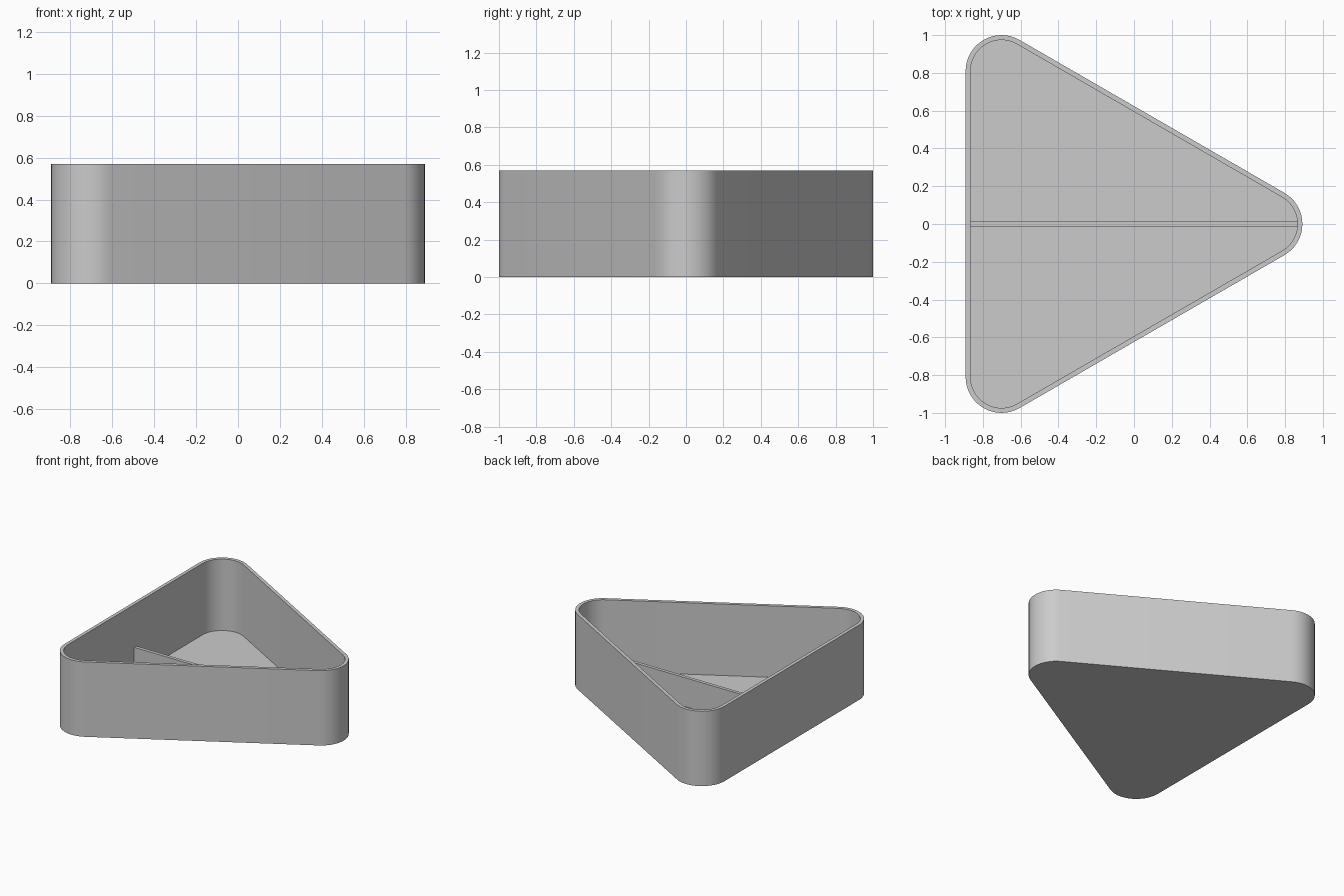
import bpy, bmesh, math

cube = bpy.data.objects.get("Cube")
if cube:
    bpy.data.objects.remove(cube, do_unlink=True)

HEIGHT = 0.57        # outer wall height
WALL = 0.026         # wall, floor and divider thickness
RADIUS = 0.19        # outer corner radius
SIDE = 1.62          # distance between corner centres
DIVIDER_TOP = 0.245
STEPS = 16           # segments per rounded corner

grey = bpy.data.materials.new("plain grey")
grey.use_nodes = True
colour = (0.6, 0.6, 0.6, 1.0)
grey.diffuse_color = colour
grey.node_tree.nodes["Principled BSDF"].inputs["Base Color"].default_value = colour


def rounded_triangle(radius):
    """Counter-clockwise outline, one arc around each corner centre."""
    half = SIDE * math.sqrt(3) / 4
    corners = [(half, 0, 0), (-half, SIDE / 2, 120), (-half, -SIDE / 2, 240)]
    points = []
    for cx, cy, middle in corners:
        for i in range(STEPS + 1):
            a = math.radians(middle - 60 + 120 * i / STEPS)
            points.append((cx + radius * math.cos(a), cy + radius * math.sin(a)))
    return points


def finish(name, bm):
    bmesh.ops.recalc_face_normals(bm, faces=bm.faces)
    mesh = bpy.data.meshes.new(name)
    bm.to_mesh(mesh)
    bm.free()
    mesh.materials.append(grey)
    obj = bpy.data.objects.new(name, mesh)
    bpy.context.collection.objects.link(obj)
    return obj


# Tray shell: underside, outer wall, rim, inner wall and floor as stacked loops
bm = bmesh.new()
outer, inner = rounded_triangle(RADIUS), rounded_triangle(RADIUS - WALL)
loops = [[bm.verts.new((x, y, z)) for x, y in outline]
         for outline, z in ((outer, 0), (outer, HEIGHT), (inner, HEIGHT), (inner, WALL))]
count = len(outer)
for low, high in zip(loops, loops[1:]):
    for i in range(count):
        j = (i + 1) % count
        bm.faces.new((low[i], low[j], high[j], high[i]))
bm.faces.new(loops[0][::-1])
bm.faces.new(loops[-1])
tray = finish("tray", bm)

bpy.ops.object.select_all(action="DESELECT")
tray.select_set(True)
bpy.context.view_layer.objects.active = tray
bpy.ops.object.shade_smooth_by_angle(angle=math.radians(30))

# Low divider, its ends and base sunk slightly into the shell
bm = bmesh.new()
bmesh.ops.create_cube(bm, size=1)
reach = SIDE * math.sqrt(3) / 4 + RADIUS - WALL / 2
base = WALL / 2
bmesh.ops.scale(bm, vec=(2 * reach, WALL, DIVIDER_TOP - base), verts=bm.verts)
bmesh.ops.translate(bm, vec=(0, 0, (DIVIDER_TOP + base) / 2), verts=bm.verts)
finish("divider", bm)
